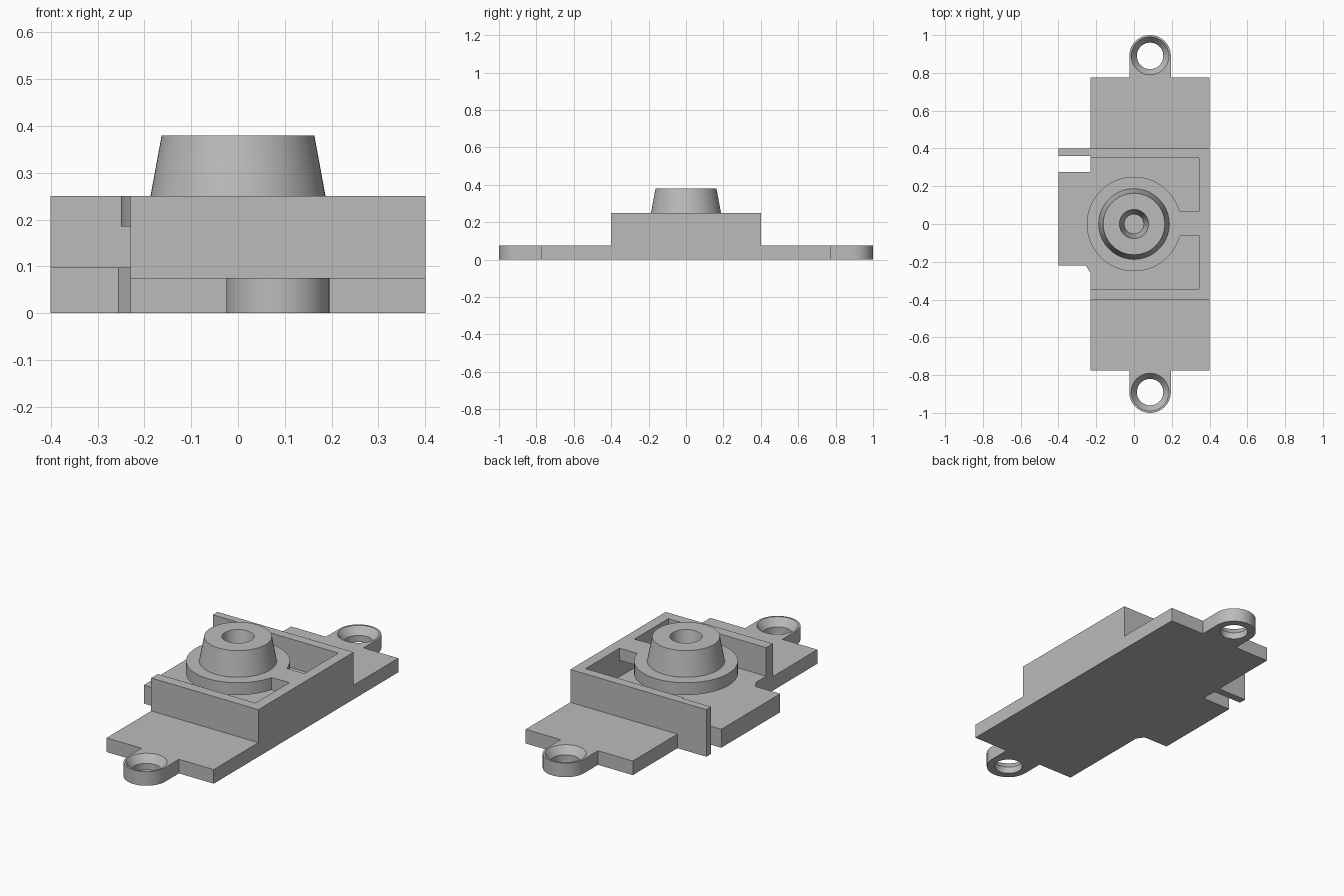
import bpy, bmesh
from math import cos, sin, pi, radians

if "Cube" in bpy.data.objects:
    bpy.data.objects.remove(bpy.data.objects["Cube"])

grey = bpy.data.materials.new("light grey plastic")
grey.use_nodes = True
colour = (0.5, 0.5, 0.5, 1)
grey.diffuse_color = colour
grey.node_tree.nodes["Principled BSDF"].inputs["Base Color"].default_value = colour


def finish(name, bm):
    bmesh.ops.recalc_face_normals(bm, faces=bm.faces)
    mesh = bpy.data.meshes.new(name)
    bm.to_mesh(mesh)
    bm.free()
    mesh.materials.append(grey)
    ob = bpy.data.objects.new(name, mesh)
    bpy.context.collection.objects.link(ob)
    return ob


def select(ob):
    bpy.ops.object.select_all(action="DESELECT")
    ob.select_set(True)
    bpy.context.view_layer.objects.active = ob


def smooth(ob):
    select(ob)
    bpy.ops.object.shade_smooth_by_angle(angle=radians(30))


def prism(name, outline, z0, z1):
    """Extrude a plan outline between two heights."""
    bm = bmesh.new()
    face = bm.faces.new([bm.verts.new((x, y, z0)) for x, y in outline])
    top = bmesh.ops.extrude_face_region(bm, geom=[face])["geom"]
    bmesh.ops.translate(bm, vec=(0, 0, z1 - z0),
                        verts=[v for v in top if isinstance(v, bmesh.types.BMVert)])
    return finish(name, bm)


def lathe(name, profile, cx=0, cy=0, caps=False, n=64):
    """Revolve a radius/height profile about a vertical axis."""
    bm = bmesh.new()
    rings = [[bm.verts.new((cx + r * cos(2 * pi * i / n), cy + r * sin(2 * pi * i / n), z))
              for i in range(n)] for r, z in profile]
    for a, b in zip(rings, rings[1:]):
        for i in range(n):
            j = (i + 1) % n
            bm.faces.new((a[i], a[j], b[j], b[i]))
    if caps:
        bm.faces.new(rings[0])
        bm.faces.new(rings[-1])
    return finish(name, bm)


def arc(cx, cy, r, a0, a1, n=32):
    return [(cx + r * cos(a0 + (a1 - a0) * i / n), cy + r * sin(a0 + (a1 - a0) * i / n))
            for i in range(n + 1)]


LEFT, RIGHT, FLOOR, RIM = -0.23, 0.40, 0.098, 0.25

# End plates with a rounded, countersunk screw ear
ear_x, ear_y, ear_r = 0.085, 0.89, 0.11
tab = [(LEFT, 0.4), (RIGHT, 0.4), (RIGHT, 0.775), (ear_x + ear_r, 0.775)]
tab += arc(ear_x, ear_y, ear_r, 0, pi)
tab += [(ear_x - ear_r, 0.775), (LEFT, 0.775)]
for name, s in (("back_mounting_plate", 1), ("front_mounting_plate", -1)):
    plate = prism(name, [(x, s * y) for x, y in tab], 0, 0.075)
    cutter = lathe("screw_hole_cutter",
                   [(0.07, -0.05), (0.07, 0.035), (0.1, 0.075), (0.1, 0.1)],
                   ear_x, s * ear_y, caps=True)
    cut = plate.modifiers.new("screw hole", "BOOLEAN")
    cut.operation, cut.solver, cut.object = "DIFFERENCE", "EXACT", cutter
    select(plate)
    bpy.ops.object.modifier_apply(modifier=cut.name)
    bpy.data.objects.remove(cutter)
    smooth(plate)

# Floor of the housing, with the side ledge and the slot beside the long wall
prism("housing_floor", [
    (LEFT, -0.4), (RIGHT, -0.4), (RIGHT, 0.4), (-0.4, 0.4), (-0.4, 0.36),
    (LEFT, 0.36), (LEFT, 0.275), (-0.4, 0.275), (-0.4, -0.22), (-0.255, -0.22),
    (LEFT, -0.26)], 0, FLOOR)

# Three-sided rim, the back wall running out past the ledge
prism("housing_walls", [
    (LEFT, -0.4), (RIGHT, -0.4), (RIGHT, 0.4), (-0.4, 0.4), (-0.4, 0.36),
    (LEFT, 0.36), (LEFT, 0.35), (0.345, 0.35), (0.345, -0.345), (LEFT, -0.345)],
    FLOOR, RIM)

# Round flange carried by an arm from the side wall
half = 0.263
flange = arc(0, 0, 0.25, half, 2 * pi - half, 72)
smooth(prism("flange_and_arm", flange + [(0.345, -0.06), (0.345, 0.065)], 0.185, RIM))

# Tapered hollow boss
smooth(lathe("tapered_boss", [(0.052, RIM), (0.077, 0.38), (0.163, 0.38), (0.187, RIM)]))
